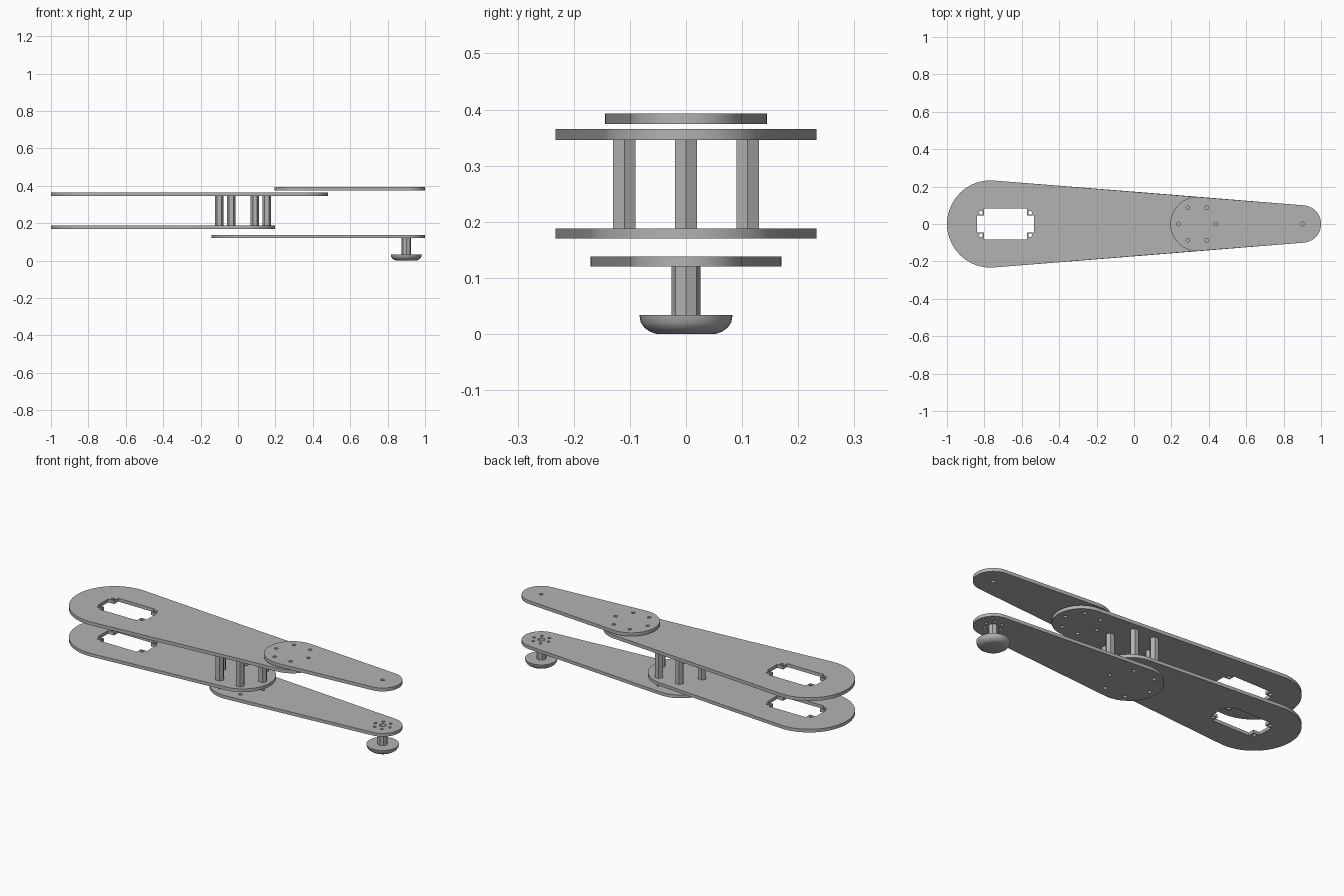
import bpy, bmesh, math
from mathutils import Vector

if "Cube" in bpy.data.objects:
    bpy.data.objects.remove(bpy.data.objects["Cube"])

metal = bpy.data.materials.new("light grey")
metal.diffuse_color = (0.45, 0.45, 0.45, 1)
metal.use_nodes = True
metal.node_tree.nodes["Principled BSDF"].inputs["Base Color"].default_value = metal.diffuse_color


def circle(cx, cy, r, n=16, start=0.0):
    return [(cx + r * math.cos(start + 2 * math.pi * i / n),
             cy + r * math.sin(start + 2 * math.pi * i / n)) for i in range(n)]


def ring(cx, r, hole, count=6, start=0.0):
    """Round holes spaced evenly about (cx, 0)."""
    return [circle(x, y, hole) for x, y in circle(cx, 0, r, count, start)]


def tapered(x0, r0, x1, r1, n=32):
    """Outline of two circles joined by their tangents."""
    a = math.acos((r0 - r1) / (x1 - x0))
    big = [a + (2 * math.pi - 2 * a) * i / n for i in range(n + 1)]
    small = [-a + 2 * a * i / n for i in range(n + 1)]
    return ([(x0 + r0 * math.cos(t), r0 * math.sin(t)) for t in big] +
            [(x1 + r1 * math.cos(t), r1 * math.sin(t)) for t in small])


def finish(obj, angle=30):
    obj.data.materials.clear()
    obj.data.materials.append(metal)
    bpy.ops.object.select_all(action='DESELECT')
    obj.select_set(True)
    bpy.context.view_layer.objects.active = obj
    bpy.ops.object.shade_smooth_by_angle(angle=math.radians(angle))


def plate(name, outline, holes, z0, z1):
    """Flat filled profile with holes, extruded from z0 to z1."""
    curve = bpy.data.curves.new(name, 'CURVE')
    curve.dimensions = '2D'
    curve.fill_mode = 'BOTH'
    curve.extrude = (z1 - z0) / 2
    for loop in [outline] + holes:
        s = curve.splines.new('POLY')
        s.points.add(len(loop) - 1)
        for p, (x, y) in zip(s.points, loop):
            p.co = (x, y, 0, 1)
        s.use_cyclic_u = True
    tmp = bpy.data.objects.new(name + "_profile", curve)
    bpy.context.collection.objects.link(tmp)
    dg = bpy.context.evaluated_depsgraph_get()
    mesh = bpy.data.meshes.new_from_object(tmp.evaluated_get(dg))
    bpy.data.objects.remove(tmp)
    bm = bmesh.new()
    bm.from_mesh(mesh)
    bmesh.ops.remove_doubles(bm, verts=bm.verts, dist=1e-5)
    bmesh.ops.translate(bm, verts=bm.verts, vec=Vector((0, 0, (z0 + z1) / 2)))
    bmesh.ops.recalc_face_normals(bm, faces=bm.faces)
    bm.to_mesh(mesh)
    bm.free()
    obj = bpy.data.objects.new(name, mesh)
    bpy.context.collection.objects.link(obj)
    finish(obj)


def lathe(name, cx, cy, profile, n, angle=30):
    """Closed solid from (radius, z) rings, bottom to top."""
    bm = bmesh.new()
    rings = [[bm.verts.new((x, y, z)) for x, y in circle(cx, cy, r, n)]
             for r, z in profile]
    for a, b in zip(rings, rings[1:]):
        for i in range(n):
            j = (i + 1) % n
            bm.faces.new((a[i], a[j], b[j], b[i]))
    bm.faces.new(rings[0][::-1])
    bm.faces.new(rings[-1])
    mesh = bpy.data.meshes.new(name)
    bm.to_mesh(mesh)
    bm.free()
    obj = bpy.data.objects.new(name, mesh)
    bpy.context.collection.objects.link(obj)
    finish(obj, angle)


HIP, UPPER, LOWER, FOOT = -0.767, 0.338, 0.029, 0.9

# motor pocket: rectangle with side wings, plus four screw holes
px, w, h, wing, wh = -0.687, 0.115, 0.082, 0.152, 0.045
pocket = [(px + x, y) for x, y in (
    (-w, -h), (w, -h), (w, -wh), (wing, -wh), (wing, wh), (w, wh),
    (w, h), (-w, h), (-w, wh), (-wing, wh), (-wing, -wh), (-w, -wh))]
motor = [pocket] + [circle(px + sx * 0.132, sy * 0.06, 0.01)
                    for sx in (-1, 1) for sy in (-1, 1)]

# thigh plates
plate("upper_thigh_plate", tapered(HIP, 0.233, UPPER, 0.144),
      motor + ring(UPPER, 0.1, 0.01), 0.346, 0.365)
plate("lower_thigh_plate", tapered(HIP, 0.233, LOWER, 0.17),
      motor, 0.170, 0.188)

# shin plates
plate("upper_shin_plate", tapered(UPPER, 0.144, FOOT, 0.1),
      ring(UPPER, 0.1, 0.01) + [circle(FOOT, 0, 0.01)], 0.374, 0.393)
plate("lower_shin_plate", tapered(LOWER, 0.17, FOOT, 0.1),
      ring(LOWER, 0.127, 0.01) + ring(FOOT, 0.045, 0.008)
      + [circle(FOOT, 0, 0.018)], 0.120, 0.138)

# hexagonal standoffs between the thigh plates
for i, (x, y) in enumerate(circle(LOWER - 0.002, 0, 0.127, 6)):
    lathe(f"standoff_{i + 1}", x, y, [(0.023, 0.188), (0.023, 0.346)], 6)

# foot post and rounded foot pad
lathe("foot_post", FOOT, 0, [(0.026, 0.034), (0.026, 0.120)], 8)
lathe("foot_pad", FOOT, 0, [(0.052, 0.0), (0.064, 0.004), (0.074, 0.011),
                            (0.081, 0.021), (0.083, 0.034)], 32, 40)
